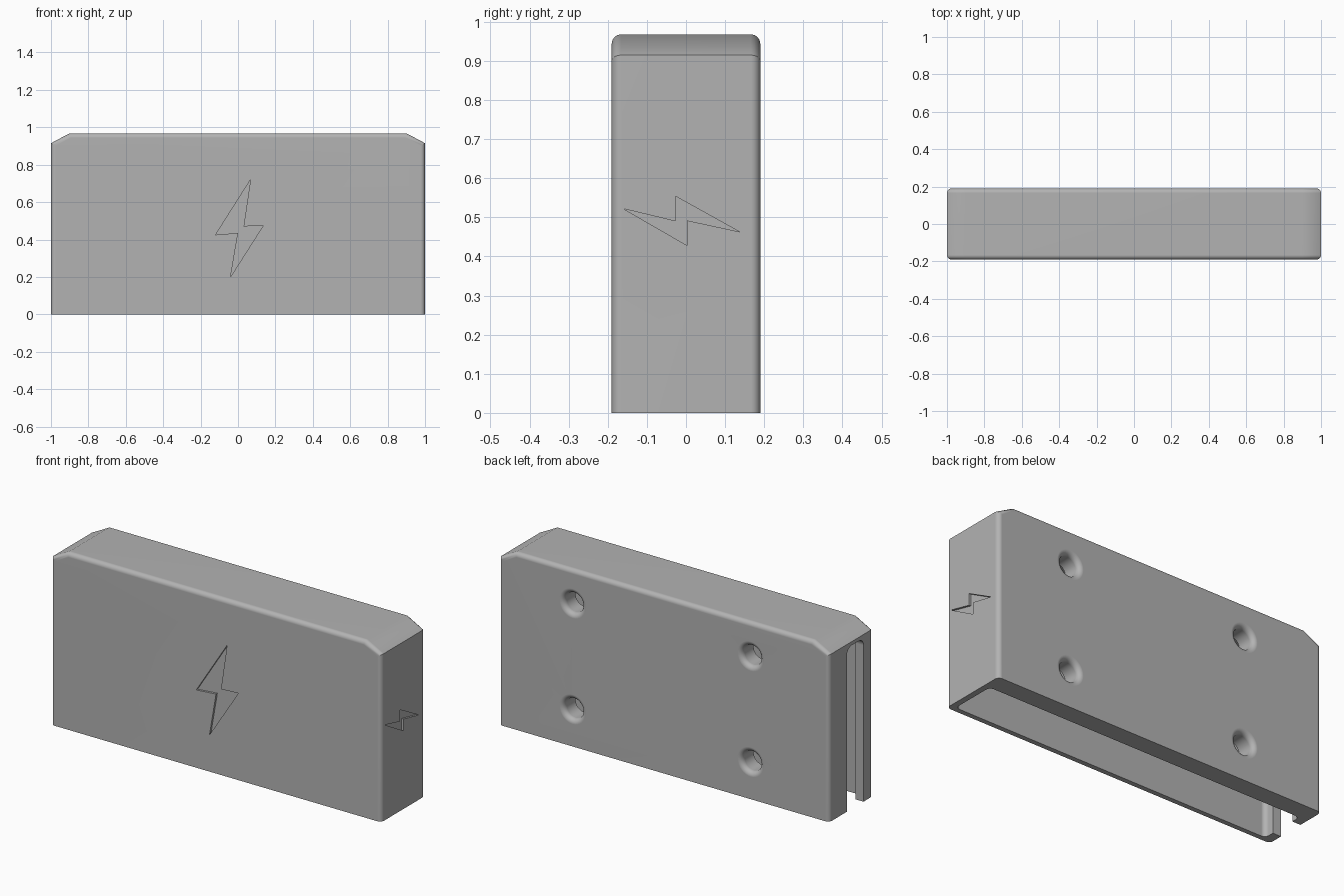
import bpy, bmesh, math
from mathutils import Vector

cube = bpy.data.objects.get("Cube")
if cube:
    bpy.data.objects.remove(cube, do_unlink=True)

grey = bpy.data.materials.new("plain grey")
grey.use_nodes = True
colour = (0.45, 0.45, 0.45, 1)
grey.diffuse_color = colour
grey.node_tree.nodes["Principled BSDF"].inputs["Base Color"].default_value = colour


def finish(name, bm):
    bmesh.ops.recalc_face_normals(bm, faces=bm.faces)
    mesh = bpy.data.meshes.new(name)
    bm.to_mesh(mesh)
    bm.free()
    mesh.materials.append(grey)
    obj = bpy.data.objects.new(name, mesh)
    bpy.context.collection.objects.link(obj)
    return obj


def prism(points, axis, start, end):
    """Extrude a 2D outline along x, y or z; points are the other two axes in order."""
    bm = bmesh.new()
    verts = []
    for p in points:
        co = list(p)
        co.insert(axis, start)
        verts.append(bm.verts.new(co))
    face = bm.faces.new(verts)
    out = bmesh.ops.extrude_face_region(bm, geom=[face])
    move = Vector((0, 0, 0))
    move[axis] = end - start
    moved = [g for g in out["geom"] if isinstance(g, bmesh.types.BMVert)]
    bmesh.ops.translate(bm, verts=moved, vec=move)
    bmesh.ops.recalc_face_normals(bm, faces=bm.faces)
    return bm


def rect(a0, b0, a1, b1):
    return [(a0, b0), (a1, b0), (a1, b1), (a0, b1)]


def round_edges(bm, rule, radius, segments=4):
    edges = [e for e in bm.edges if rule(e)]
    bmesh.ops.bevel(bm, geom=edges, offset=radius, segments=segments,
                    profile=0.5, affect="EDGES", clamp_overlap=True)


def along(axis):
    def rule(e):
        d = (e.verts[1].co - e.verts[0].co).normalized()
        return abs(d[axis]) > 0.99
    return rule


# Outer shell with clipped upper ends and rounded long and upright edges
HALF, DEPTH = 1.0, 0.19
outline = [(-HALF, 0), (HALF, 0), (HALF, 0.915), (0.9, 0.968), (-0.9, 0.968), (-HALF, 0.915)]
bm = prism(outline, 1, -DEPTH, DEPTH)


def shell_rule(e):
    on_base = all(v.co.z < 0.001 for v in e.verts)
    return not on_base and not along(1)(e)


round_edges(bm, shell_rule, 0.024)
housing = finish("housing", bm)

cutters = []

# Cavity open at the base, nearer the front so the mounting wall is thick
bm = prism(rect(-0.95, -0.163, 0.968, 0.088), 2, -0.1, 0.91)
round_edges(bm, along(2), 0.025)
cutters.append(finish("cavity_cutter", bm))

# Open-ended slot in one narrow end
bm = prism(rect(-0.107, -0.1, 0.037, 0.895), 0, -1.1, -0.9)
round_edges(bm, lambda e: along(0)(e) and e.verts[0].co.z > 0, 0.04)
cutters.append(finish("slot_cutter", bm))

# Screw holes with rounded mouths
HOLE, MOUTH = 0.054, 0.027
for x in (-0.525, 0.553):
    for z in (0.203, 0.782):
        profile = [(0, 0.05), (HOLE, 0.05)]
        for i in range(6):
            a = math.radians(i * 18)
            profile.append((HOLE + MOUTH * (1 - math.cos(a)),
                            DEPTH - MOUTH + MOUTH * math.sin(a)))
        profile += [(HOLE + MOUTH, DEPTH + 0.05), (0, DEPTH + 0.05)]
        bm = bmesh.new()
        pts = [bm.verts.new((x + r, y, z)) for r, y in profile]
        edges = [bm.edges.new(pair) for pair in zip(pts, pts[1:])]
        bmesh.ops.spin(bm, geom=pts + edges, cent=(x, 0, z), axis=(0, 1, 0),
                       angle=math.tau, steps=32)
        bmesh.ops.remove_doubles(bm, verts=bm.verts, dist=0.0001)
        cutters.append(finish("hole_cutter", bm))

# Shallow zigzag recess in the broad front
front_zigzag = [(0.067, 0.72), (-0.12, 0.425), (0, 0.435),
                (-0.04, 0.2), (0.135, 0.475), (0.03, 0.47)]
cutters.append(finish("front_recess_cutter",
                      prism(front_zigzag, 1, -DEPTH - 0.05, -DEPTH + 0.012)))

# Matching recess lying sideways in the closed narrow end
end_zigzag = [(-0.16, 0.522), (-0.027, 0.49), (-0.027, 0.554),
              (0.137, 0.463), (0.003, 0.492), (0.003, 0.428)]
cutters.append(finish("end_recess_cutter", prism(end_zigzag, 0, HALF - 0.012, HALF + 0.05)))

# Apply every cut, then discard the helpers
bpy.ops.object.select_all(action="DESELECT")
bpy.context.view_layer.objects.active = housing
housing.select_set(True)
for cutter in cutters:
    cutter.hide_render = True
    mod = housing.modifiers.new("cut", "BOOLEAN")
    mod.operation = "DIFFERENCE"
    mod.solver = "EXACT"
    mod.object = cutter
    bpy.ops.object.modifier_apply(modifier=mod.name)
    bpy.data.objects.remove(cutter, do_unlink=True)

# Smooth fillets beside crisp edges and flat faces
bpy.ops.object.shade_smooth_by_angle(angle=math.radians(30))
normals = housing.modifiers.new("flat_faces", "WEIGHTED_NORMAL")
normals.keep_sharp = True
